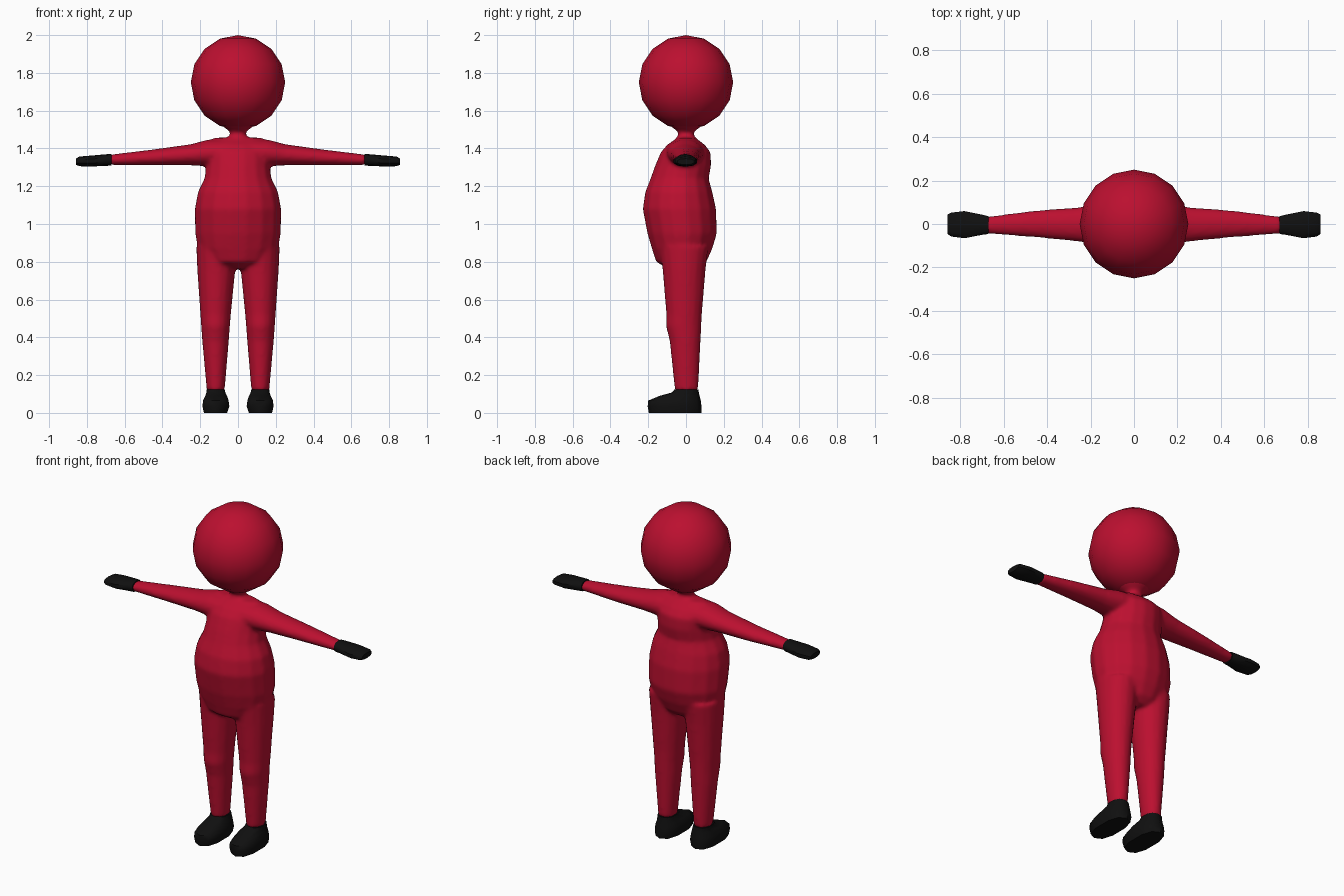
import bpy, bmesh
from math import cos, sin, pi, copysign

cube = bpy.data.objects.get("Cube")
if cube:
    bpy.data.objects.remove(cube)


def material(name, rgb):
    m = bpy.data.materials.new(name)
    m.use_nodes = True
    m.diffuse_color = (*rgb, 1)
    bsdf = m.node_tree.nodes["Principled BSDF"]
    bsdf.inputs["Base Color"].default_value = (*rgb, 1)
    bsdf.inputs["Roughness"].default_value = 0.8
    return m


RED = material("crimson", (0.5, 0.005, 0.029))
BLACK = material("black", (0.005, 0.005, 0.005))


def loft(bm, rows, axis="z", side=1, sides=16, power=1.0):
    """Closed tube through rows of (position, low a, high a, low b, high b)."""
    rings = []
    for t, a0, a1, b0, b1 in rows:
        ring = []
        for i in range(sides):
            ang = 2 * pi * (i + 0.5) / sides
            c, s = (copysign(abs(f(ang)) ** power, f(ang)) for f in (cos, sin))
            a = (a0 + a1) / 2 + c * (a1 - a0) / 2
            b = (b0 + b1) / 2 + s * (b1 - b0) / 2
            x, y, z = (a, b, t) if axis == "z" else (t, a, b)
            ring.append(bm.verts.new((x * side, y, z)))
        rings.append(ring)
    faces = [bm.faces.new((r[i], r[(i + 1) % sides], q[(i + 1) % sides], q[i]))
             for r, q in zip(rings, rings[1:]) for i in range(sides)]
    faces += [bm.faces.new(rings[0]), bm.faces.new(rings[-1])]
    bmesh.ops.recalc_face_normals(bm, faces=faces)


def finish(bm, name, mat, angle=None):
    mesh = bpy.data.meshes.new(name)
    bm.to_mesh(mesh)
    bm.free()
    mesh.materials.append(mat)
    obj = bpy.data.objects.new(name, mesh)
    bpy.context.collection.objects.link(obj)
    bpy.ops.object.select_all(action="DESELECT")
    obj.select_set(True)
    bpy.context.view_layer.objects.active = obj
    if angle:
        bpy.ops.object.shade_smooth_by_angle(angle=angle)
    else:
        bpy.ops.object.shade_smooth()
    return obj


# Body profiles
TORSO = [
    (0.765, -0.09, 0.09, -0.10, 0.07), (0.80, -0.17, 0.17, -0.16, 0.11),
    (0.87, -0.215, 0.215, -0.183, 0.142), (0.95, -0.23, 0.23, -0.207, 0.166),
    (1.08, -0.232, 0.232, -0.232, 0.162), (1.17, -0.215, 0.215, -0.218, 0.142),
    (1.24, -0.18, 0.18, -0.19, 0.122), (1.31, -0.17, 0.17, -0.165, 0.135),
    (1.38, -0.17, 0.17, -0.135, 0.132), (1.42, -0.16, 0.16, -0.10, 0.10),
    (1.457, -0.13, 0.13, -0.045, 0.05),
]
NECK = [(1.42, -0.07, 0.07, -0.06, 0.06), (1.458, -0.055, 0.055, -0.05, 0.05),
        (1.475, -0.042, 0.042, -0.042, 0.042), (1.49, -0.045, 0.045, -0.045, 0.045),
        (1.53, -0.10, 0.10, -0.10, 0.10)]
LEG = [(0.12, 0.07, 0.166, -0.06, 0.065), (0.38, 0.048, 0.19, -0.087, 0.078),
       (0.46, 0.042, 0.196, -0.107, 0.082), (0.52, 0.037, 0.20, -0.105, 0.085),
       (0.76, 0.013, 0.217, -0.125, 0.105), (0.88, 0.005, 0.222, -0.14, 0.12)]
ARM = [(0.06, -0.11, 0.10, 1.31, 1.452), (0.16, -0.10, 0.09, 1.305, 1.447),
       (0.25, -0.082, 0.078, 1.31, 1.423), (0.45, -0.062, 0.063, 1.31, 1.395),
       (0.675, -0.045, 0.035, 1.311, 1.368)]

# Torso, neck, arms and legs fused into one smooth skin
bm = bmesh.new()
loft(bm, TORSO)
loft(bm, NECK)
for side in (1, -1):
    loft(bm, LEG, side=side)
    loft(bm, ARM, axis="x", side=side)
body = finish(bm, "body", RED)
fuse = body.modifiers.new("fuse", "REMESH")
fuse.mode = "VOXEL"
fuse.voxel_size = 0.011
fuse.use_smooth_shade = True
soften = body.modifiers.new("soften", "SMOOTH")
soften.factor = 0.5
soften.iterations = 6

# Head
bm = bmesh.new()
bmesh.ops.create_uvsphere(bm, u_segments=16, v_segments=8, radius=0.25)
head = finish(bm, "head", RED)
head.location.z = 1.75

# Hands and feet
HAND = [(0.67, -0.048, 0.038, 1.309, 1.371), (0.70, -0.052, 0.045, 1.308, 1.369),
        (0.78, -0.068, 0.062, 1.304, 1.362), (0.84, -0.06, 0.055, 1.306, 1.357),
        (0.858, -0.048, 0.045, 1.314, 1.346)]
FOOT = [(0.0, 0.055, 0.183, -0.197, 0.082), (0.035, 0.043, 0.191, -0.203, 0.082),
        (0.065, 0.047, 0.188, -0.20, 0.078), (0.09, 0.056, 0.176, -0.14, 0.072),
        (0.108, 0.065, 0.169, -0.075, 0.068), (0.123, 0.068, 0.168, -0.062, 0.066)]
for side, label in ((1, "left"), (-1, "right")):
    bm = bmesh.new()
    loft(bm, HAND, axis="x", side=side, sides=10, power=0.85)
    finish(bm, label + "_hand", BLACK, 0.9)
    bm = bmesh.new()
    loft(bm, FOOT, side=side, sides=10, power=0.8)
    finish(bm, label + "_foot", BLACK, 0.9)
